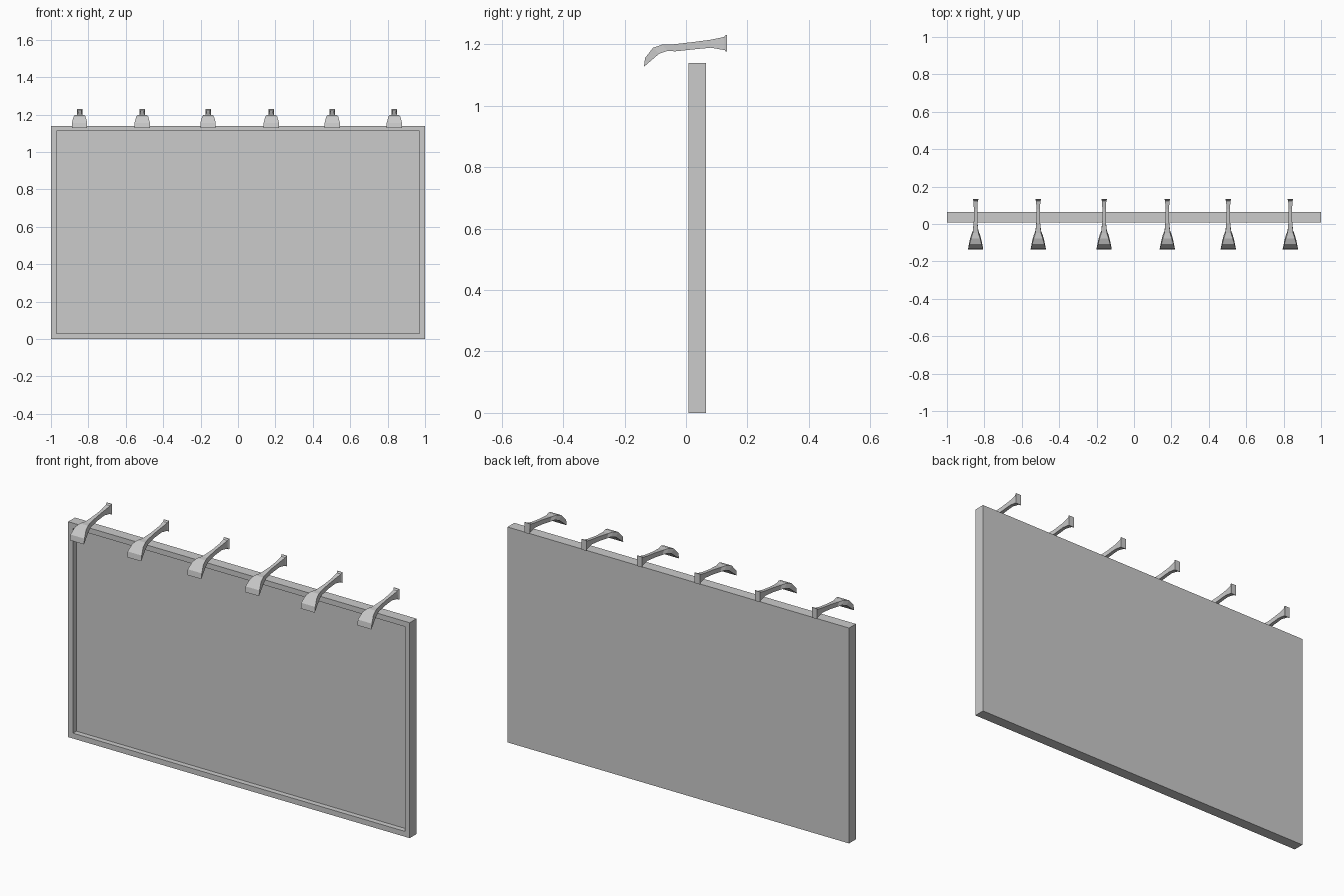
import bpy, bmesh

if "Cube" in bpy.data.objects:
    bpy.data.objects.remove(bpy.data.objects["Cube"])


def finish(bm, name):
    bmesh.ops.recalc_face_normals(bm, faces=bm.faces)
    mesh = bpy.data.meshes.new(name)
    bm.to_mesh(mesh)
    bm.free()
    obj = bpy.data.objects.new(name, mesh)
    bpy.context.collection.objects.link(obj)
    return obj


# Billboard panel: a box with a recessed front inside a thin frame
Y0, Y1, TOP, RIM, DEPTH = 0.008, 0.065, 1.14, 0.04, 0.028
bm = bmesh.new()
bmesh.ops.create_cube(bm, size=1)
for v in bm.verts:
    v.co = (v.co.x * 2, (Y0 + Y1) / 2 + v.co.y * (Y1 - Y0), (v.co.z + 0.5) * TOP)
bm.normal_update()
front = min(bm.faces, key=lambda f: f.calc_center_median().y)
bmesh.ops.inset_region(bm, faces=[front], thickness=RIM)
pushed = bmesh.ops.extrude_face_region(bm, geom=[front])["geom"]
bmesh.ops.translate(bm, vec=(0, DEPTH, 0),
                    verts=[g for g in pushed if isinstance(g, bmesh.types.BMVert)])
if front.is_valid:
    bmesh.ops.delete(bm, geom=[front], context='FACES_ONLY')
finish(bm, "board")

# Lamp stations: top y, top z, bottom y, bottom z, half width
STATIONS = [
    (-0.133, 1.156, -0.137, 1.127, 0.041),
    (-0.107, 1.189, -0.088, 1.169, 0.032),
    (-0.078, 1.199, -0.059, 1.179, 0.024),
    (-0.049, 1.199, -0.036, 1.177, 0.015),
    (0.020, 1.207, 0.020, 1.183, 0.009),
    (0.081, 1.215, 0.081, 1.189, 0.009),
    (0.124, 1.224, 0.126, 1.181, 0.012),
    (0.130, 1.231, 0.130, 1.176, 0.015),
    (0.134, 1.231, 0.134, 1.176, 0.015),
]


def lamp(x, name):
    bm = bmesh.new()
    rings = []
    for ty, tz, by, bz, w in STATIONS:
        rings.append([bm.verts.new(p) for p in (
            (x - w, ty, tz), (x + w, ty, tz), (x + w, by, bz), (x - w, by, bz))])
    for a, b in zip(rings, rings[1:]):
        for i in range(4):
            j = (i + 1) % 4
            bm.faces.new((a[i], a[j], b[j], b[i]))
    bm.faces.new(rings[0])
    bm.faces.new(rings[-1])
    return finish(bm, name)


# Row of lamps along the top edge
for n, x in enumerate((-0.847, -0.512, -0.16, 0.178, 0.504, 0.836), 1):
    lamp(x, f"lamp_{n}")
